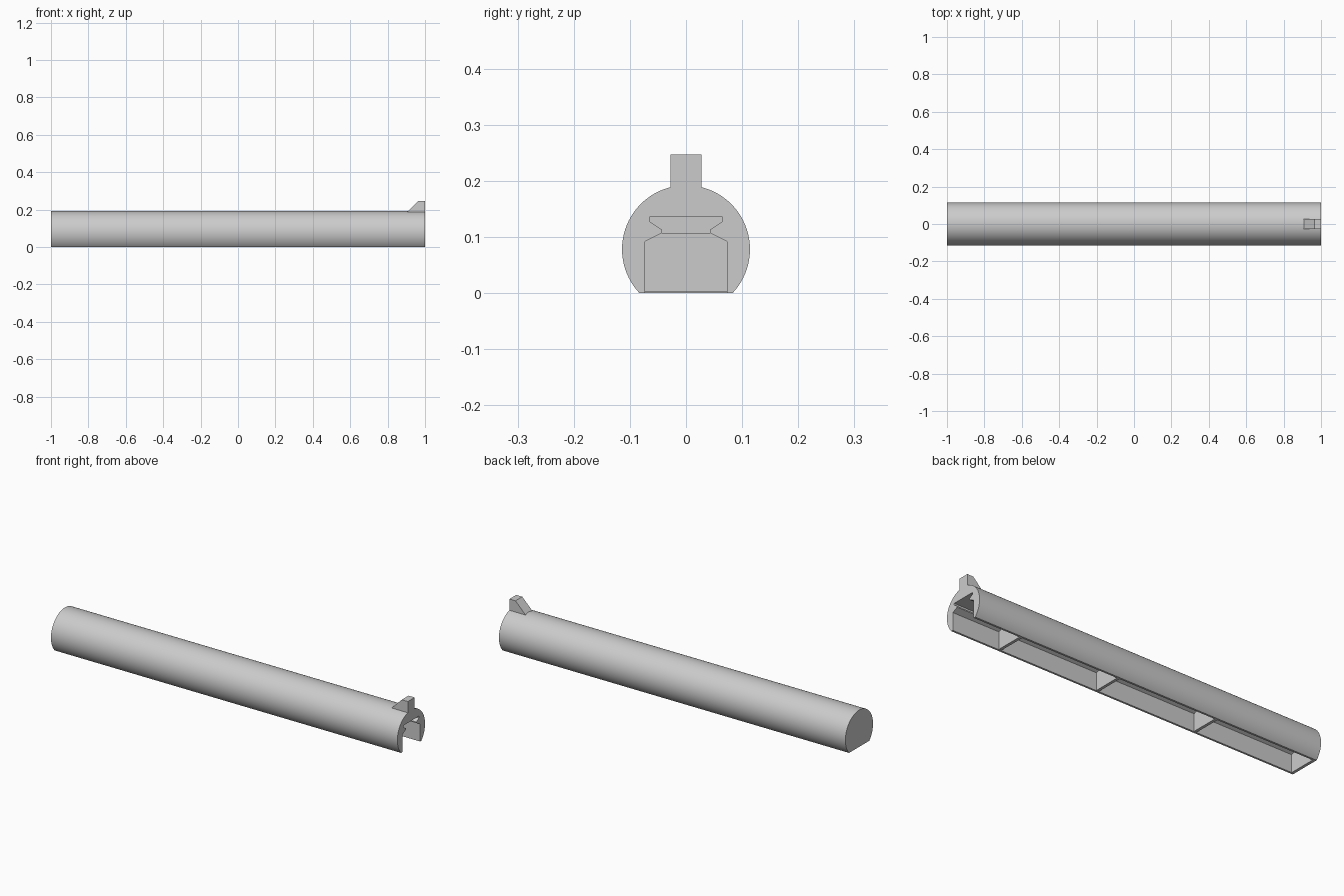
import bpy, bmesh, math

if "Cube" in bpy.data.objects:
    bpy.data.objects.remove(bpy.data.objects["Cube"])

grey = bpy.data.materials.new("light_grey")
grey.use_nodes = True
grey.diffuse_color = (0.6, 0.6, 0.6, 1)
grey.node_tree.nodes["Principled BSDF"].inputs["Base Color"].default_value = grey.diffuse_color


def prism(name, points, depth):
    """Closed outline of 3D points, extruded along the depth vector."""
    bm = bmesh.new()
    face = bm.faces.new([bm.verts.new(p) for p in points])
    ext = bmesh.ops.extrude_face_region(bm, geom=[face])
    moved = [v for v in ext["geom"] if isinstance(v, bmesh.types.BMVert)]
    bmesh.ops.translate(bm, verts=moved, vec=depth)
    bmesh.ops.recalc_face_normals(bm, faces=bm.faces)
    mesh = bpy.data.meshes.new(name)
    bm.to_mesh(mesh)
    bm.free()
    mesh.materials.append(grey)
    obj = bpy.data.objects.new(name, mesh)
    bpy.context.collection.objects.link(obj)
    return obj


def along_x(name, outline, x0, x1):
    """Extrude a (y, z) outline from x0 to x1."""
    return prism(name, [(x0, y, z) for y, z in outline], (x1 - x0, 0, 0))


def mirrored(half):
    """Complete a right-hand (y, z) half outline with its mirror image."""
    return half + [(-y, z) for y, z in reversed(half)]


# Round body with a flat underside
radius, centre = 0.114, 0.078
start = -math.asin(centre / radius)
steps = 96
arc = [start + (math.pi - 2 * start) * i / steps for i in range(steps + 1)]
body = along_x("tube_body", [(radius * math.cos(a), centre + radius * math.sin(a))
                             for a in arc], -1, 1)

# Keyed channel, open below and at one end
lower = [(0.073, 0.002), (0.073, 0.092), (0.043, 0.107)]
upper = [(0.043, 0.113), (0.064, 0.127), (0.064, 0.136)]
wall = 0.015
cutter = along_x("channel_cutter", mirrored([(0.073, -0.05)] + lower[1:] + upper),
                 -1 + wall, 1.1)
cut = body.modifiers.new("channel", "BOOLEAN")
cut.object = cutter
cut.operation = "DIFFERENCE"
cut.solver = "EXACT"
bpy.context.view_layer.objects.active = body
body.select_set(True)
bpy.ops.object.modifier_apply(modifier=cut.name)
bpy.data.objects.remove(cutter)
bpy.ops.object.shade_smooth_by_angle(angle=math.radians(25))

# Evenly spaced cross walls inside the lower channel
for i in range(3):
    x = 0.73 - 0.572 * i
    along_x(f"cross_wall_{i + 1}", mirrored(lower), x - wall, x)

# Sloped sight fin on top of the open end
fin = [(0.905, 0.187), (0.965, 0.247), (1, 0.247), (1, 0.17), (0.905, 0.17)]
prism("top_fin", [(x, -0.028, z) for x, z in fin], (0, 0.056, 0))
